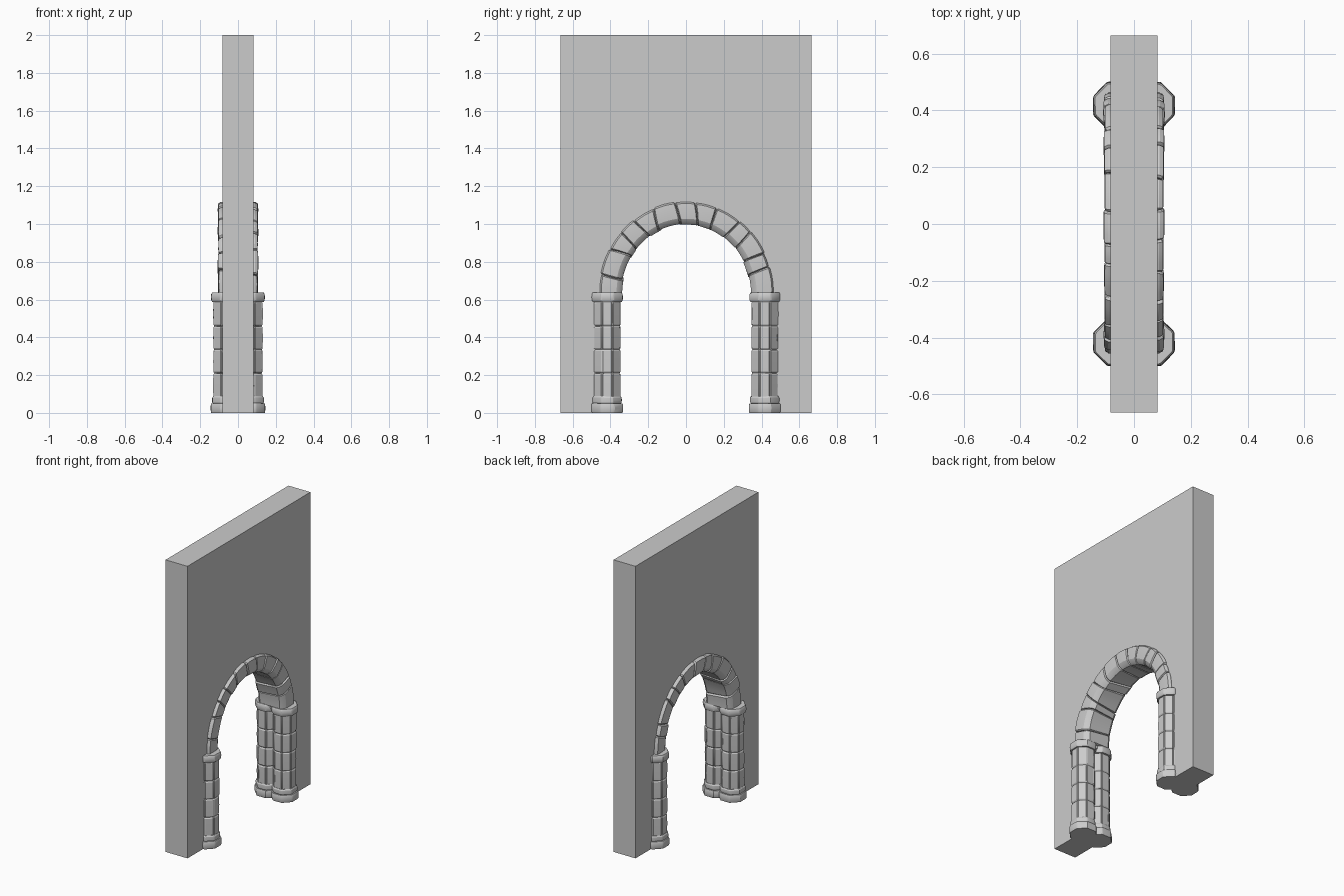
import bpy, bmesh, random
from math import sin, cos, pi

if "Cube" in bpy.data.objects:
    bpy.data.objects.remove(bpy.data.objects["Cube"])

random.seed(7)
J = lambda a: random.uniform(-a, a)


def finish(name, bm, smooth=True):
    bmesh.ops.recalc_face_normals(bm, faces=bm.faces[:])
    me = bpy.data.meshes.new(name)
    bm.to_mesh(me)
    bm.free()
    ob = bpy.data.objects.new(name, me)
    bpy.context.collection.objects.link(ob)
    if smooth:
        bpy.ops.object.select_all(action='DESELECT')
        ob.select_set(True)
        bpy.context.view_layer.objects.active = ob
        bpy.ops.object.shade_smooth_by_angle(angle=0.45)
    return ob


def loft(bm, rings):
    """Closed solid through a list of equally sized point rings."""
    vs = [[bm.verts.new(p) for p in r] for r in rings]
    n = len(vs[0])
    for a, b in zip(vs, vs[1:]):
        for i in range(n):
            bm.faces.new((a[i], a[(i + 1) % n], b[(i + 1) % n], b[i]))
    bm.faces.new(vs[0][::-1])
    bm.faces.new(vs[-1])


def octagon(apothem, notched):
    """Octagon outline, optionally with grooves cut at the corners."""
    R = apothem / cos(pi / 8)
    c = [(R * cos(pi / 8 + k * pi / 4), R * sin(pi / 8 + k * pi / 4)) for k in range(8)]
    pts = []
    for k in range(8):
        p, q, o = c[k], c[(k + 1) % 8], c[k - 1]
        s = 0.93 + J(0.02) if notched else 0.985
        mix = lambda e, t: (p[0] + (e[0] - p[0]) * t, p[1] + (e[1] - p[1]) * t)
        pts += [mix(o, 0.1), (p[0] * s, p[1] * s), mix(q, 0.1)]
    return pts


def drum(bm, cx, cy, z0, z1, apothem, notched, edge=0.008, shrink=0.93):
    """One course of stone with softened top and bottom edges."""
    prof = octagon(apothem, notched)
    jit = [1 + J(0.012) for _ in prof]
    tilt = J(0.003)
    rings = []
    for z, s in ((z0, shrink), (z0 + edge, 1), ((z0 + z1) / 2, 1.01), (z1 - edge, 1), (z1, shrink)):
        rings.append([(cx + x * s * j, cy + y * s * j,
                       z + (tilt * y / apothem if z > z0 + edge else 0))
                      for (x, y), j in zip(prof, jit)])
    loft(bm, rings)


# Wall with the arched doorway running up from the floor
RY, RZ, ZC = 0.342, 0.37, 0.63
outline = [(-0.665, 0), (-0.665, 2), (0.665, 2), (0.665, 0), (0.417, 0), (0.417, 0.61), (RY + 0.014, 0.61)]
outline += [((RY + 0.014) * cos(pi * i / 40), ZC + (RZ + 0.014) * sin(pi * i / 40)) for i in range(41)]
outline += [(-RY - 0.014, 0.61), (-0.417, 0.61), (-0.417, 0)]
bm = bmesh.new()
loft(bm, [[(x, y, z) for y, z in outline] for x in (-0.083, 0.083)])
finish("wall", bm, smooth=False)

# Paired columns on each side: base, courses and capital
courses = [0.08, 0.21, 0.335, 0.46, 0.59]
for side in (-1, 1):
    for face in (-1, 1):
        cx, cy = face * 0.06, side * 0.417
        tag = ("left" if side < 0 else "right") + ("_back" if face < 0 else "_front")
        bm = bmesh.new()
        for z0, z1 in zip(courses, courses[1:]):
            drum(bm, cx, cy, z0, z1, 0.07, True)
        finish("column_shaft_" + tag, bm)
        bm = bmesh.new()
        drum(bm, cx, cy, 0, 0.05, 0.083, False, 0.006, 0.97)
        drum(bm, cx, cy, 0.048, 0.088, 0.076, False, 0.008, 0.94)
        finish("column_base_" + tag, bm)
        bm = bmesh.new()
        drum(bm, cx, cy, 0.588, 0.637, 0.081, False, 0.009, 0.94)
        finish("column_capital_" + tag, bm)

# Arch of irregular wedge stones: section is (radial offset, depth)
half = [(0, 0.075), (0.012, 0.092), (0.03, 0.103), (0.075, 0.106), (0.11, 0.104), (0.118, 0.09)]
section = half + [(d, -x) for d, x in reversed(half)]
N = 13
joints = []
for i in range(N + 1):
    end = i in (0, N)
    joints.append((pi * i / N + (0 if end else J(0.05)),
                   0 if end else J(0.035), 0 if end else J(0.04)))


def joint_angle(j, d, x):
    return j[0] + j[1] * x / 0.1 + j[2] * (d - 0.06) / 0.06


bm = bmesh.new()
for a, b in zip(joints, joints[1:]):
    lift, wide = J(0.004), 1 + J(0.035)
    rings = []
    for u, s in ((0.012, 0.9), (0.06, 1), (0.3, 1.01), (0.5, 1.015), (0.7, 1.01), (0.94, 1), (0.988, 0.9)):
        ring = []
        for d, x in section:
            d2 = 0.059 + (d - 0.059) * s + lift
            x2 = x * wide * (1 - (1 - s) * 0.6)
            t = joint_angle(a, d, x) * (1 - u) + joint_angle(b, d, x) * u
            ring.append((x2, (RY + d2) * cos(t), ZC + (RZ + d2) * sin(t)))
        rings.append(ring)
    loft(bm, rings)
finish("arch_stones", bm)
